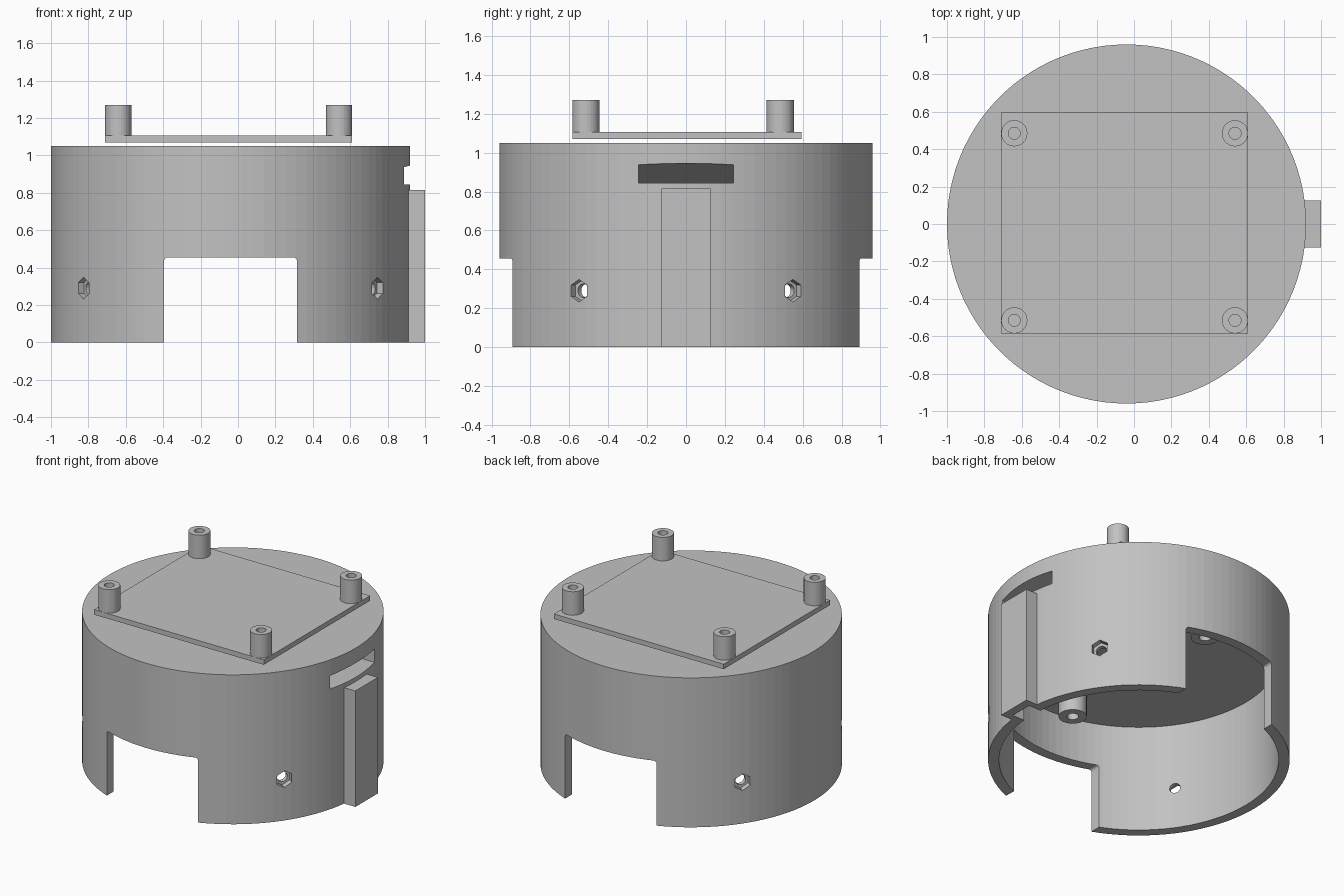
import bpy
import bmesh
from math import radians, cos, sin
from mathutils import Matrix, Vector

cube = bpy.data.objects.get("Cube")
if cube:
    bpy.data.objects.remove(cube, do_unlink=True)

grey = bpy.data.materials.new("plain grey")
grey.use_nodes = True
grey.diffuse_color = (0.54, 0.54, 0.54, 1)
grey.node_tree.nodes["Principled BSDF"].inputs["Base Color"].default_value = (0.54, 0.54, 0.54, 1)

AXIS = -0.04      # x of the housing axis
R_OUT, R_IN = 0.96, 0.89
TOP, LID = 1.05, 0.755


def finish(name, bm):
    bmesh.ops.recalc_face_normals(bm, faces=bm.faces)
    mesh = bpy.data.meshes.new(name)
    bm.to_mesh(mesh)
    bm.free()
    mesh.materials.append(grey)
    obj = bpy.data.objects.new(name, mesh)
    bpy.context.scene.collection.objects.link(obj)
    return obj


def cylinder(name, x, y, z0, z1, radius, sides=32):
    bm = bmesh.new()
    bmesh.ops.create_cone(bm, cap_ends=True, segments=sides, radius1=radius, radius2=radius,
                          depth=z1 - z0, matrix=Matrix.Translation((x, y, (z0 + z1) / 2)))
    return finish(name, bm)


def box(name, x0, x1, y0, y1, z0, z1, fillet=0):
    bm = bmesh.new()
    size = Matrix.Diagonal((x1 - x0, y1 - y0, z1 - z0, 1))
    place = Matrix.Translation(((x0 + x1) / 2, (y0 + y1) / 2, (z0 + z1) / 2))
    bmesh.ops.create_cube(bm, size=1, matrix=place @ size)
    if fillet:
        # round the upper edges that run along y
        edges = [e for e in bm.edges
                 if all(v.co.z > z1 - 0.001 for v in e.verts)
                 and abs(e.verts[0].co.x - e.verts[1].co.x) < 0.001]
        bmesh.ops.bevel(bm, geom=edges, offset=fillet, segments=5, profile=0.5, affect='EDGES')
    return finish(name, bm)


def radial_hole(name, angle, z, r0, r1, radius, sides):
    """Prism lying along a radius of the housing, with one corner pointing up."""
    bm = bmesh.new()
    bmesh.ops.create_cone(bm, cap_ends=True, segments=sides, radius1=radius, radius2=radius, depth=r1 - r0)
    out = Vector((cos(angle), sin(angle), 0))
    side = Vector((-sin(angle), cos(angle), 0))
    up = Vector((0, 0, 1))
    turn = Matrix((side, up, out)).transposed().to_4x4()
    centre = Vector((AXIS, 0, z)) + out * (r0 + r1) / 2
    bmesh.ops.transform(bm, matrix=Matrix.Translation(centre) @ turn, verts=bm.verts)
    return finish(name, bm)


def combine(target, tool, operation):
    mod = target.modifiers.new("combine", 'BOOLEAN')
    mod.operation = operation
    mod.solver = 'EXACT'
    mod.object = tool
    bpy.context.view_layer.objects.active = target
    bpy.ops.object.modifier_apply(modifier=mod.name)
    bpy.data.objects.remove(tool, do_unlink=True)


# Round housing with its side rib, hollowed from below
housing = cylinder("housing", AXIS, 0, 0, TOP, R_OUT, 100)
combine(housing, box("rib", 0.8, 1.0, -0.125, 0.125, 0, 0.815), 'UNION')
combine(housing, cylinder("hollow", AXIS, 0, -0.2, LID, R_IN, 100), 'DIFFERENCE')

# Cable channel inside the rib
combine(housing, box("channel", 0.7, 0.94, -0.08, 0.08, -0.2, LID - 0.01), 'DIFFERENCE')

# Front and back openings
combine(housing, box("opening", AXIS - 0.355, AXIS + 0.355, -1.2, 1.2, -0.2, 0.455, 0.02), 'DIFFERENCE')

# Wedge-shaped slot above the rib
bm = bmesh.new()
ring = [bm.verts.new(p) for p in ((1.1, -0.245, 0.845), (1.1, -0.245, 0.988), (0.5, -0.245, 0.845))]
face = bm.faces.new(ring)
ext = bmesh.ops.extrude_face_region(bm, geom=[face])
bmesh.ops.translate(bm, vec=(0, 0.49, 0), verts=[g for g in ext["geom"] if isinstance(g, bmesh.types.BMVert)])
combine(housing, finish("slot", bm), 'DIFFERENCE')

# Four nut pockets with round screw holes
for degrees in (35, 145, 215, 325):
    a = radians(degrees)
    combine(housing, radial_hole("nut_pocket", a, 0.29, 0.92, 1.1, 0.058, 6), 'DIFFERENCE')
    combine(housing, radial_hole("screw_hole", a, 0.29, 0.8, 1.0, 0.035, 24), 'DIFFERENCE')

# Two screw bosses under the lid
for y in (-0.655, 0.655):
    combine(housing, cylinder("boss", AXIS, y, 0.61, LID + 0.05, 0.09), 'UNION')
    combine(housing, cylinder("boss_hole", AXIS, y, 0.5, LID, 0.038, 24), 'DIFFERENCE')

# Mounting plate raised just above the lid
box("mounting_plate", -0.71, 0.61, -0.585, 0.595, 1.07, 1.105)

# Four hollow standoffs on the plate
for x in (-0.64, 0.54):
    for y in (-0.515, 0.485):
        post = cylinder("standoff", x, y, 1.105, 1.27, 0.07)
        combine(post, cylinder("standoff_hole", x, y, 1.12, 1.4, 0.032, 24), 'DIFFERENCE')
